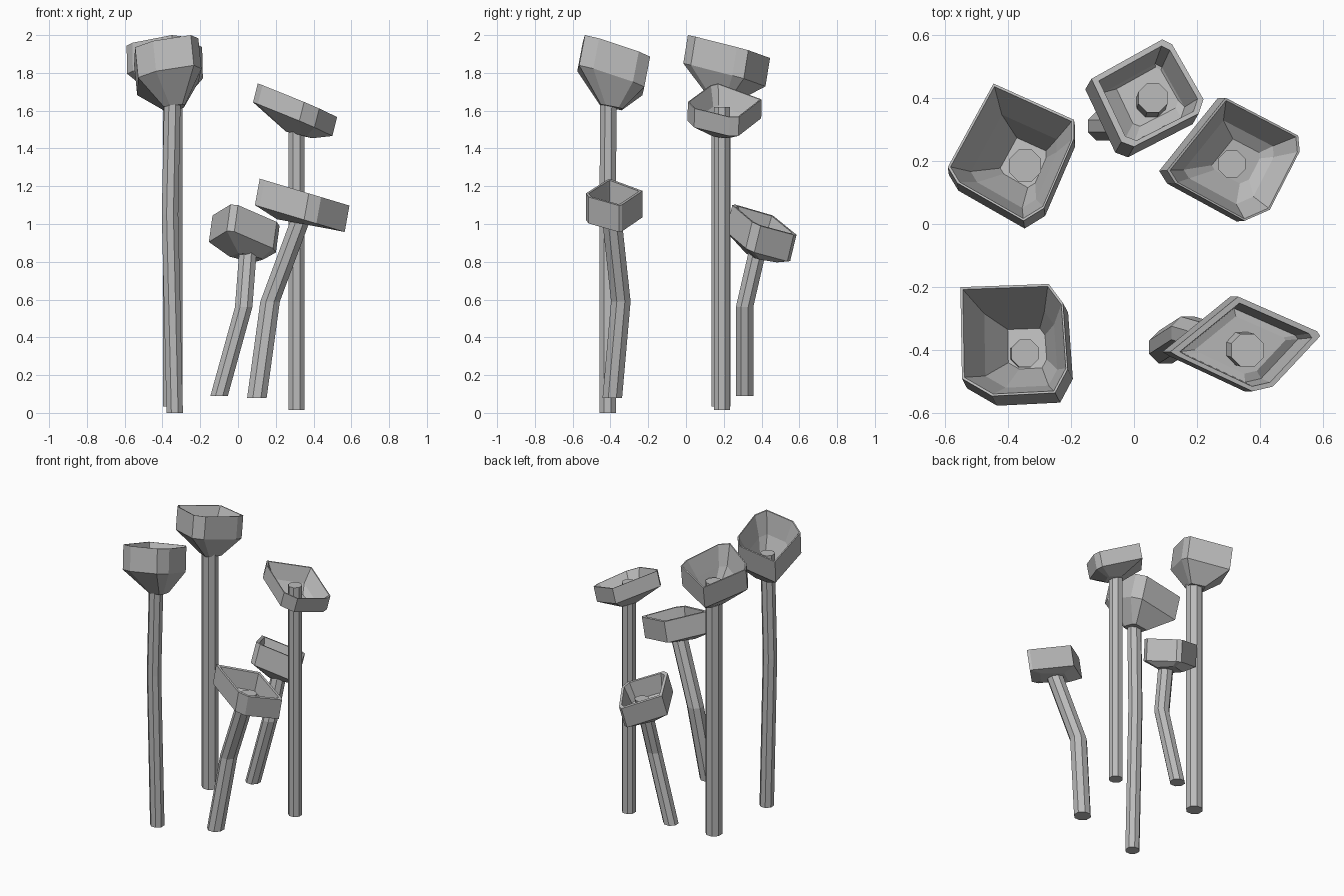
import bpy, bmesh, math
from mathutils import Vector

cube = bpy.data.objects.get("Cube")
if cube:
    bpy.data.objects.remove(cube, do_unlink=True)

grey = bpy.data.materials.new("plain_grey")
grey.use_nodes = True
tint = (0.5, 0.5, 0.5, 1)
grey.diffuse_color = tint
grey.node_tree.nodes["Principled BSDF"].inputs["Base Color"].default_value = tint


def loft(name, rings):
    """Join rings of points into one closed, flat-shaded skin."""
    bm = bmesh.new()
    loops = [[bm.verts.new(p) for p in ring] for ring in rings]
    for a, b in zip(loops, loops[1:]):
        for i in range(len(a)):
            j = (i + 1) % len(a)
            bm.faces.new((a[i], a[j], b[j], b[i]))
    bm.faces.new(loops[0])
    bm.faces.new(loops[-1])
    bmesh.ops.recalc_face_normals(bm, faces=bm.faces)
    mesh = bpy.data.meshes.new(name)
    bm.to_mesh(mesh)
    bm.free()
    mesh.materials.append(grey)
    obj = bpy.data.objects.new(name, mesh)
    bpy.context.collection.objects.link(obj)
    return obj


def stem(name, path, radius):
    """Eight-sided stalk with level cross-sections along a bent path."""
    turns = [math.tau * (k + 0.5) / 8 for k in range(8)]
    loft(name, [[Vector(p) + radius * Vector((math.cos(t), math.sin(t), 0))
                 for t in turns] for p in path])


def cup(name, rim, top, slope, wall, foot, base, lip, floor):
    """Tilted, hollow cup: upright wall, tapered underside, sunken inside."""
    # top = a known rim point, slope = tilt of the rim plane in x and y
    mid = sum((Vector(p) for p in rim), Vector((0, 0))) / len(rim)
    slope, top, foot = Vector(slope), Vector(top), Vector(foot)

    def ring(scale, drop):
        shift = slope * drop * 0.6
        pts = []
        for p in rim:
            q = mid + (Vector(p) - mid) * scale
            z = top.z + slope.dot(q - top.xy) - drop
            pts.append((q + shift).to_3d() + Vector((0, 0, z)))
        return pts

    def bottom(scale, lift):
        pts = []
        for p in rim:
            d = (Vector(p) - mid) * scale
            pts.append(foot + d.to_3d() + Vector((0, 0, lift + slope.dot(d) * 0.6)))
        return pts

    loft(name, [bottom(base, 0), ring(1, wall), ring(1, 0), ring(lip, 0),
                ring(floor, wall * 0.85), bottom(base * 1.1, 0.05)])


# Tall back left stalk
stem("back_left_stem", [(-.345, .185, .035), (-.345, .185, 1.8)], .055)
cup("back_left_cup",
    [(-.445, .445), (-.19, .33), (-.19, .27), (-.285, .05), (-.35, .01),
     (-.56, .13), (-.59, .18)],
    (-.35, .01, 2), (.04, -.27), .15, (-.345, .185, 1.66), .33, .96, .68)

# Tall front left stalk
stem("front_left_stem",
     [(-.335, -.415, 0), (-.36, -.415, 1.05), (-.345, -.41, 1.77)], .047)
cup("front_left_cup",
    [(-.55, -.2), (-.27, -.19), (-.225, -.25), (-.21, -.46), (-.25, -.535),
     (-.45, -.545), (-.545, -.49)],
    (-.25, -.535, 2), (.17, -.32), .16, (-.33, -.4, 1.62), .33, .96, .68)

# Middle-height back right stalk
stem("back_right_stem", [(.31, .19, .015), (.31, .19, 1.62)], .046)
cup("back_right_cup",
    [(.29, .4), (.52, .28), (.525, .23), (.43, .045), (.35, .01),
     (.13, .13), (.105, .17)],
    (.13, .13, 1.735), (-.42, -.03), .1, (.33, .19, 1.47), .33, .96, .68)

# Short bent back stalk
stem("back_middle_stem",
     [(-.1, .31, .09), (.03, .31, .56), (.06, .4, .95)], .05)
cup("back_middle_cup",
    [(.09, .585), (.12, .57), (.22, .395), (.205, .35), (0, .245),
     (-.04, .26), (-.135, .46)],
    (0, .245, 1.1), (-.23, -.4), .14, (.055, .4, .82), .5, .88, .72)

# Short bent front stalk
stem("front_right_stem",
     [(.1, -.39, .08), (.17, -.345, .59), (.36, -.4, 1.1)], .056)
cup("front_right_cup",
    [(.33, -.23), (.58, -.34), (.59, -.355), (.44, -.515), (.375, -.53),
     (.14, -.42), (.115, -.405)],
    (.115, -.405, 1.24), (-.3, 0), .14, (.345, -.395, 1.0), .55, .88, .78)
